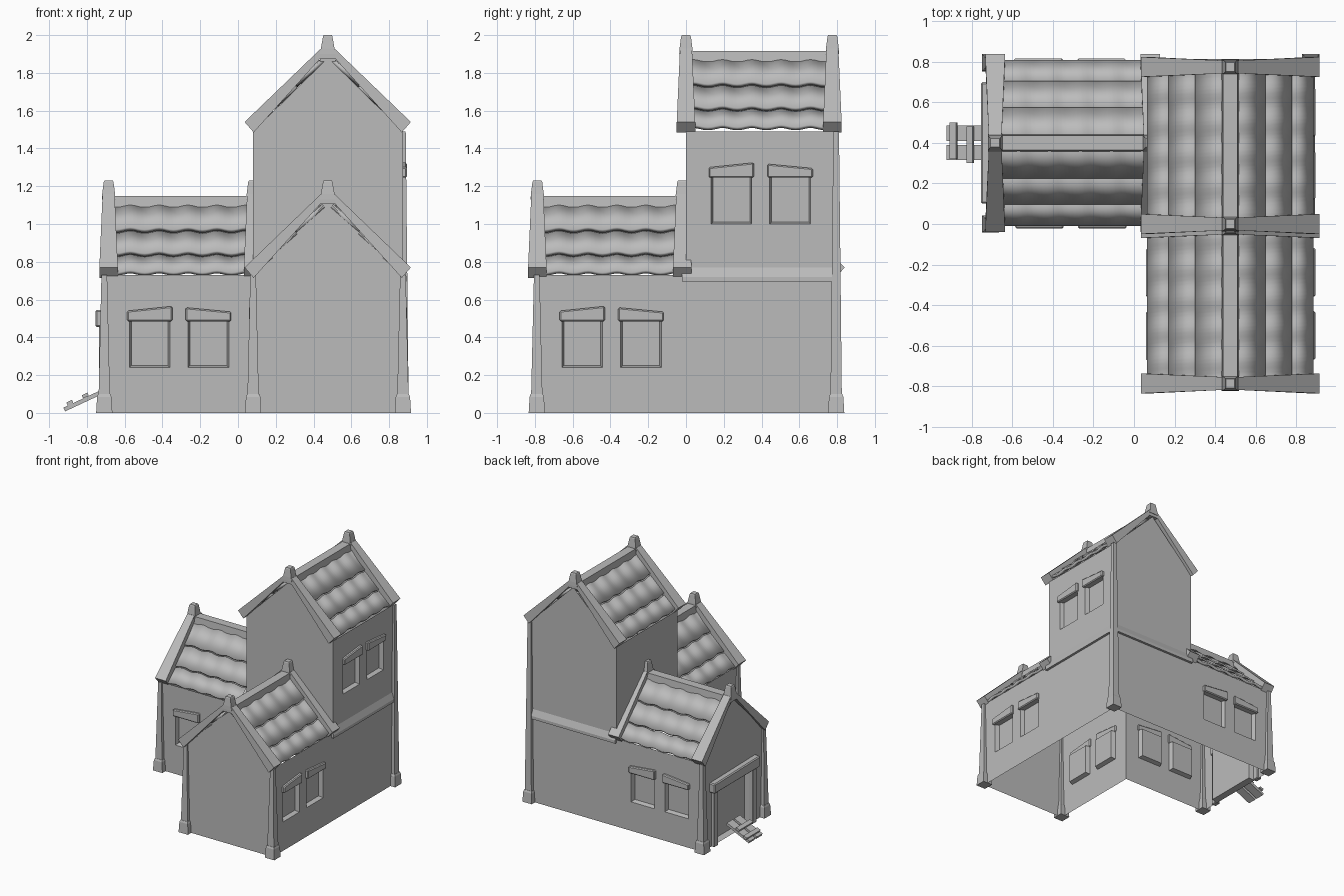
import bpy, bmesh, math
from mathutils import Matrix, Vector

cube = bpy.data.objects.get("Cube")
if cube:
    bpy.data.objects.remove(cube)

stone = bpy.data.materials.new("plain_grey")
stone.use_nodes = True
GREY = (0.5, 0.5, 0.5, 1)
stone.diffuse_color = GREY
stone.node_tree.nodes["Principled BSDF"].inputs["Base Color"].default_value = GREY


def finish(name, bm, frame, recalc=True):
    """Turn a bmesh built in a local frame into a named object."""
    bmesh.ops.transform(bm, matrix=frame, verts=bm.verts)
    if recalc:
        bmesh.ops.recalc_face_normals(bm, faces=bm.faces)
    mesh = bpy.data.meshes.new(name)
    bm.to_mesh(mesh)
    bm.free()
    mesh.materials.append(stone)
    obj = bpy.data.objects.new(name, mesh)
    bpy.context.collection.objects.link(obj)
    return obj


def loft(name, rings, frame=Matrix(), bevel=0):
    """Skin a row of equal rings and close both ends."""
    bm = bmesh.new()
    rows = [[bm.verts.new(p) for p in ring] for ring in rings]
    n = len(rows[0])
    for a, b in zip(rows, rows[1:]):
        for i in range(n):
            j = (i + 1) % n
            bm.faces.new((a[i], a[j], b[j], b[i]))
    bm.faces.new(rows[0])
    bm.faces.new(rows[-1])
    obj = finish(name, bm, frame)
    if bevel:
        mod = obj.modifiers.new("soft_edges", 'BEVEL')
        mod.width = bevel
        mod.segments = 1
    return obj


def rect(x, y, z, hx, hy):
    return [(x - hx, y - hy, z), (x + hx, y - hy, z), (x + hx, y + hy, z), (x - hx, y + hy, z)]


def bar(name, u0, u1, y0, y1, z0, top0, top1, frame, bevel=0):
    """Box along u whose top may slope from top0 to top1."""
    ring = lambda u, t: [(u, y0, z0), (u, y1, z0), (u, y1, t), (u, y0, t)]
    return loft(name, [ring(u0, top0), ring(u1, top1)], frame, bevel)


def wall_frame(p0, p1):
    d = Vector(p1) - Vector(p0)
    turn = Matrix.Rotation(math.atan2(d.y, d.x), 4, 'Z')
    return Matrix.Translation((*p0, 0)) @ turn, d.length


def wall(name, p0, p1, z0, z1, holes=(), gable=0, depth=0.035):
    """Thin wall, outside on the right of p0 to p1, with recessed openings."""
    frame, length = wall_frame(p0, p1)
    us = sorted({0, length, *(h[0] for h in holes), *(h[1] for h in holes)})
    zs = sorted({z0, z1, *(h[2] for h in holes), *(h[3] for h in holes)})
    bm = bmesh.new()

    def face(*pts):
        bm.faces.new([bm.verts.new(p) for p in pts])

    for a, b in zip(us, us[1:]):
        for c, d in zip(zs, zs[1:]):
            u, z = (a + b) / 2, (c + d) / 2
            if not any(h[0] < u < h[1] and h[2] < z < h[3] for h in holes):
                face((a, 0, c), (b, 0, c), (b, 0, d), (a, 0, d))
    for a, b, c, d in holes:
        e = 0.01
        front = [(a, 0, c), (b, 0, c), (b, 0, d), (a, 0, d)]
        back = [(a + e, depth, c + e), (b - e, depth, c + e), (b - e, depth, d), (a + e, depth, d)]
        face(*back)
        for i in range(4):
            j = (i + 1) % 4
            face(front[i], front[j], back[j], back[i])
    if gable:
        face((0, 0, z1), (length, 0, z1), (length / 2, 0, z1 + gable))
    bmesh.ops.remove_doubles(bm, verts=bm.verts, dist=0.0005)
    return finish(name, bm, frame, recalc=False)


def windows(name, p0, p1, shift, sill):
    """Pair of window openings; also adds the crooked lintels."""
    frame, _ = wall_frame(p0, p1)
    holes = []
    for k, (a, b) in enumerate(((0.133, 0.348), (0.443, 0.66))):
        a, b = a + shift, b + shift
        holes.append((a, b, sill, sill + 0.25))
        tops = (sill + 0.3, sill + 0.325) if k == 0 else (sill + 0.318, sill + 0.295)
        bar(f"{name}_lintel_{k + 1}", a - 0.012, b + 0.012, -0.022, 0.012,
            sill + 0.245, *tops, frame, 0.007)
    return holes


# Footprint lines
XL, XM, XR = -0.708, 0.08, 0.873
YF, YM, YB = -0.79, 0.0, 0.795
EAVE, TALL, SILL = 0.73, 1.49, 0.24
GABLE = 0.39


def window_wall(name, p0, p1, z0, z1, shift=0, sill=SILL):
    wall(name, p0, p1, z0, z1, windows(name, p0, p1, shift, sill))


# Front wing walls
wall("front_wing_gable_wall", (XM, YF), (XR, YF), 0, EAVE, gable=GABLE)
window_wall("front_wing_left_wall", (XR, YF), (XR, YM), 0, EAVE)
window_wall("front_wing_right_wall", (XM, YM), (XM, YF), 0, EAVE)

# Side wing walls
DOOR = (0.165, 0.63, 0, 0.46)
door_line = (XL, YB), (XL, YM)
wall("side_wing_gable_wall", *door_line, 0, EAVE, [DOOR], GABLE, 0.05)
window_wall("side_wing_front_wall", (XL, YM), (XM, YM), 0, EAVE)
window_wall("side_wing_back_wall", (XM, YB), (XL, YB), 0, EAVE)

# Tower walls
window_wall("tower_left_wall", (XR, YM), (XR, YB), 0, TALL, 0, 1.0)
wall("tower_back_wall", (XR, YB), (XM, YB), 0, TALL, gable=GABLE)
wall("tower_right_wall", (XM, YB), (XM, YM), 0.68, TALL)
wall("tower_front_wall", (XM, YM), (XR, YM), 0.68, TALL, gable=GABLE)

# Sloping ledge around the tower
for side, p0, p1 in (("left", (XR, -0.02), (XR, YB)), ("back", (XR, YB), (XM, YB))):
    frame, length = wall_frame(p0, p1)
    loft(f"tower_ledge_{side}", [[(u, 0.01, 0.775), (u, 0, 0.77), (u, -0.02, 0.72),
                                  (u, -0.02, 0.695), (u, 0.01, 0.695)] for u in (0, length)], frame)

# Door surround
frame, _ = wall_frame(*door_line)
bar("door_lintel", 0.095, 0.695, -0.047, 0.012, 0.455, 0.535, 0.545, frame, 0.008)
for k, u in enumerate((0.115, 0.62)):
    bar(f"door_post_{k + 1}", u, u + 0.055, -0.028, 0.012, 0, 0.46, 0.46, frame, 0.005)

# Plank ramp at the door
ramp = Matrix.Translation((-0.915, 0.4, 0.008)) @ Matrix.Rotation(math.radians(-25), 4, 'Y')
for k, y in enumerate((-0.085, 0.01)):
    bar(f"ramp_board_{k + 1}", 0, 0.23, y, y + 0.075, 0, 0.022, 0.022, ramp)
for k, (u, y) in enumerate(((0.025, -0.08), (0.115, -0.1))):
    bar(f"ramp_batten_{k + 1}", u, u + 0.033, y, y + 0.18, 0.022, 0.04, 0.04, ramp)

# Tapered corner pillars on blocks
for name, x, y, top in (("front_right", XM, YF, EAVE), ("front_left", XR, YF, EAVE),
                        ("side_front", XL, YM, EAVE), ("side_back", XL, YB, EAVE),
                        ("tower_back", XR, YB, TALL)):
    loft(f"{name}_pillar_base", [rect(x, y, z, h, h) for z, h in
                                 ((0, 0.043), (0.085, 0.038), (0.1, 0.032))])
    loft(f"{name}_pillar", [rect(x, y, 0.09, 0.03, 0.03), rect(x, y, top, 0.015, 0.015)])


def tile_course(name, side, d0, d1, y0, y1, frame):
    """One wavy row of roof tiles, its lower edge kicked up over the next row."""
    n = 40
    bm = bmesh.new()
    rows = []
    for d, kick in ((d0, 0), (d1, 0.014)):
        z = 1.133 - 0.97 * d + kick
        rows.append([bm.verts.new((side * d, y0 + (y1 - y0) * i / n,
                                   z + 0.006 * math.sin(i / n * math.tau * 5)))
                     for i in range(n + 1)])
    for i in range(n):
        quad = (rows[0][i], rows[1][i], rows[1][i + 1], rows[0][i + 1])
        bm.faces.new(quad if side > 0 else quad[::-1])
    obj = finish(name, bm, frame, recalc=False)
    mod = obj.modifiers.new("thickness", 'SOLIDIFY')
    mod.thickness = 0.022
    bpy.ops.object.select_all(action='DESELECT')
    obj.select_set(True)
    bpy.context.view_layer.objects.active = obj
    bpy.ops.object.shade_smooth_by_angle(angle=math.radians(35))


def roof(name, x, y, lift, turn, y0, y1):
    """Gable roof with its ridge along local y, between two raised copings."""
    frame = Matrix.Translation((x, y, lift)) @ Matrix.Rotation(math.radians(turn), 4, 'Z')
    # Copings: half width, top, inner half width, bottom, half thickness
    eave, peak = (0.44, 0.77, 0.392, 0.715, 0.049), (0.04, 1.155, 0.04, 1.105, 0.032)
    for end, c in (("inner", y0), ("outer", y1)):
        rings = []
        for s, (wo, zo, wi, zi, h) in ((-1, eave), (-1, peak), (1, peak), (1, eave)):
            rings.append([(s * wo, c - h, zo), (s * wo, c + h, zo),
                          (s * wi, c + h, zi), (s * wi, c - h, zi)])
        loft(f"{name}_{end}_coping", rings, frame)
        loft(f"{name}_{end}_finial", [rect(0, c, 1.13, 0.043, 0.036), rect(0, c, 1.16, 0.036, 0.034),
                                      rect(0, c, 1.222, 0.025, 0.026), rect(0, c, 1.23, 0.021, 0.022)], frame)
    # Ridge beam
    loft(f"{name}_ridge", [[(-0.042, v, 1.09), (-0.036, v, 1.147), (0.036, v, 1.147), (0.042, v, 1.09)]
                           for v in (y0, y1)], frame)
    # Tile courses
    steps = (0.03, 0.175, 0.305, 0.41)
    for side, label in ((-1, "a"), (1, "b")):
        for k in range(3):
            tile_course(f"{name}_tiles_{label}{k + 1}", side, steps[k], steps[k + 1], y0, y1, frame)


roof("front_wing_roof", 0.475, 0, 0, 180, 0.02, 0.787)
roof("side_wing_roof", XM, 0.4, 0, 90, 0.0, 0.765)
roof("tower_roof", 0.475, 0, 0.77, 0, 0.0, 0.775)
